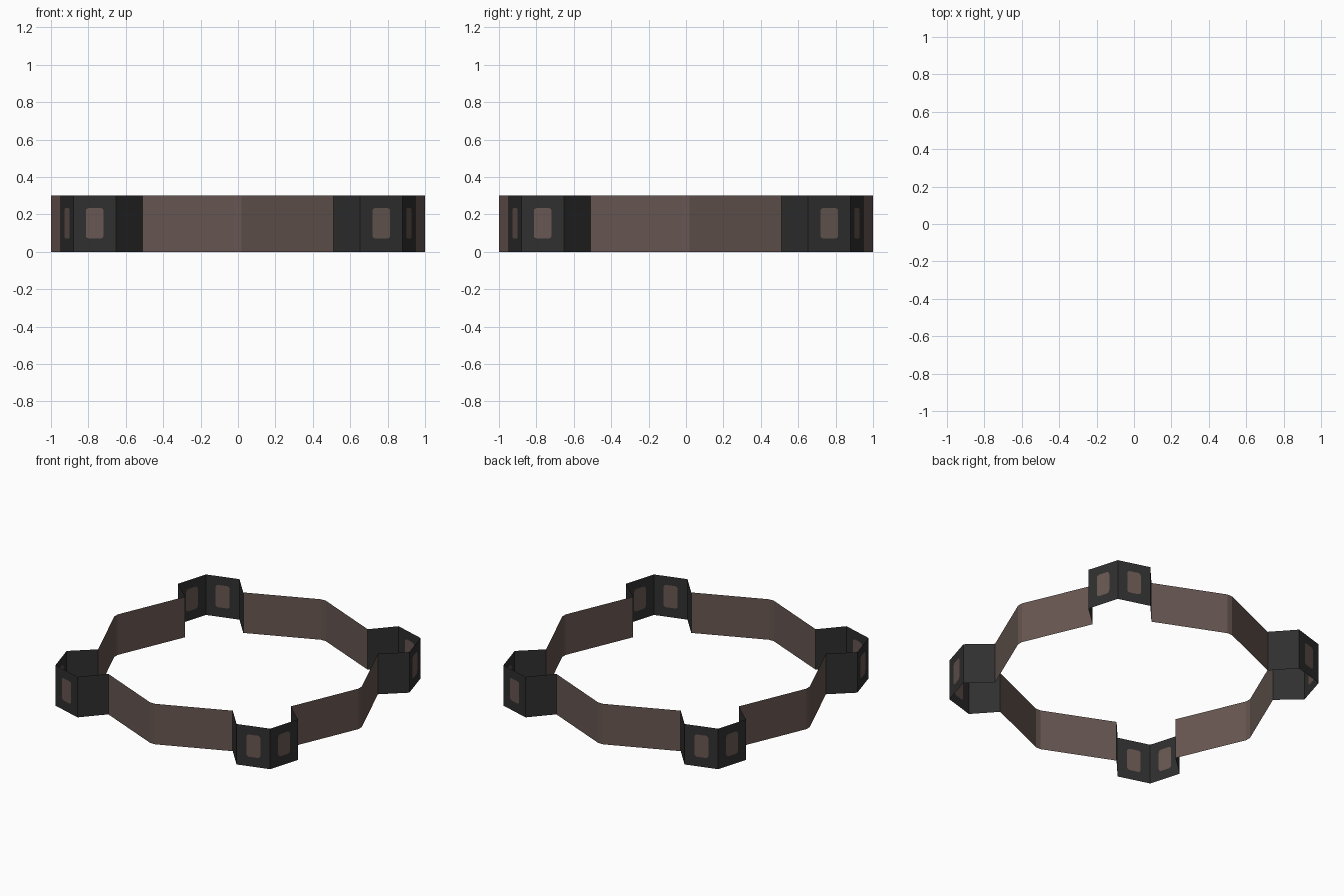
import bpy, bmesh, math
from mathutils import Vector, Matrix

if "Cube" in bpy.data.objects:
    bpy.data.objects.remove(bpy.data.objects["Cube"])

H = 0.30


def material(name, rgb):
    m = bpy.data.materials.new(name)
    m.diffuse_color = (*rgb, 1.0)
    m.use_nodes = True
    m.node_tree.nodes["Principled BSDF"].inputs["Base Color"].default_value = m.diffuse_color
    return m


BROWN = material("brown_stone", (0.135, 0.094, 0.082))
DARK = material("dark_slate", (0.029, 0.029, 0.029))


def finish(name, bm, mats, angle):
    bmesh.ops.remove_doubles(bm, verts=bm.verts, dist=1e-5)
    bmesh.ops.rotate(bm, verts=bm.verts, cent=(0, 0, 0),
                     matrix=Matrix.Rotation(angle, 3, 'Z'))
    me = bpy.data.meshes.new(name)
    bm.to_mesh(me)
    bm.free()
    for m in mats:
        me.materials.append(m)
    ob = bpy.data.objects.new(name, me)
    bpy.context.collection.objects.link(ob)


def panel(bm, p, q):
    """Plain upright panel between two plan points."""
    pts = [(*p, 0), (*q, 0), (*q, H), (*p, H)]
    bm.faces.new([bm.verts.new(c) for c in pts])


def window_panel(bm, p, q, half=0.05, z0=0.07, z1=0.235, r=0.02):
    """Upright panel with a rounded window cut into it in a second colour."""
    a, b = Vector((*p, 0)), Vector((*q, 0))
    length, along = (b - a).length, (b - a).normalized()
    mid = length / 2

    def vert(u, z):
        return bm.verts.new(a + along * u + Vector((0, 0, z)))

    outer = [vert(0, 0), vert(length, 0), vert(length, H), vert(0, H)]
    corners = [(mid - half + r, z0 + r), (mid + half - r, z0 + r),
               (mid + half - r, z1 - r), (mid - half + r, z1 - r)]
    arcs = []
    for i, (u, z) in enumerate(corners):
        angles = [math.pi + i * math.pi / 2 + k * math.pi / 6 for k in range(4)]
        arcs.append([vert(u + r * math.cos(t), z + r * math.sin(t)) for t in angles])
    # surround
    for i in range(4):
        j = (i + 1) % 4
        for k in range(3):
            bm.faces.new((outer[i], arcs[i][k + 1], arcs[i][k]))
        bm.faces.new((outer[i], outer[j], arcs[j][0], arcs[i][-1]))
    # window
    bm.faces.new([v for arc in arcs for v in arc]).material_index = 1


WALL = [(-0.51, -0.79), (-0.02, -1.0), (0.02, -1.0), (0.51, -0.79)]
TOWER = [(0.51, -0.79), (0.652, -0.948), (0.88, -0.88), (0.948, -0.652), (0.79, -0.51)]

for n, side in enumerate(("front", "right", "back", "left")):
    turn = n * math.pi / 2
    # bent wall with a narrow bevel at the middle
    bm = bmesh.new()
    for p, q in zip(WALL, WALL[1:]):
        panel(bm, p, q)
    finish(side + "_wall", bm, [BROWN], turn)
    # corner tower: plain flanks, two windowed outer faces, open inside
    bm = bmesh.new()
    for i, (p, q) in enumerate(zip(TOWER, TOWER[1:])):
        (window_panel if i in (1, 2) else panel)(bm, p, q)
    finish(side + "_corner_tower", bm, [DARK, BROWN], turn)
